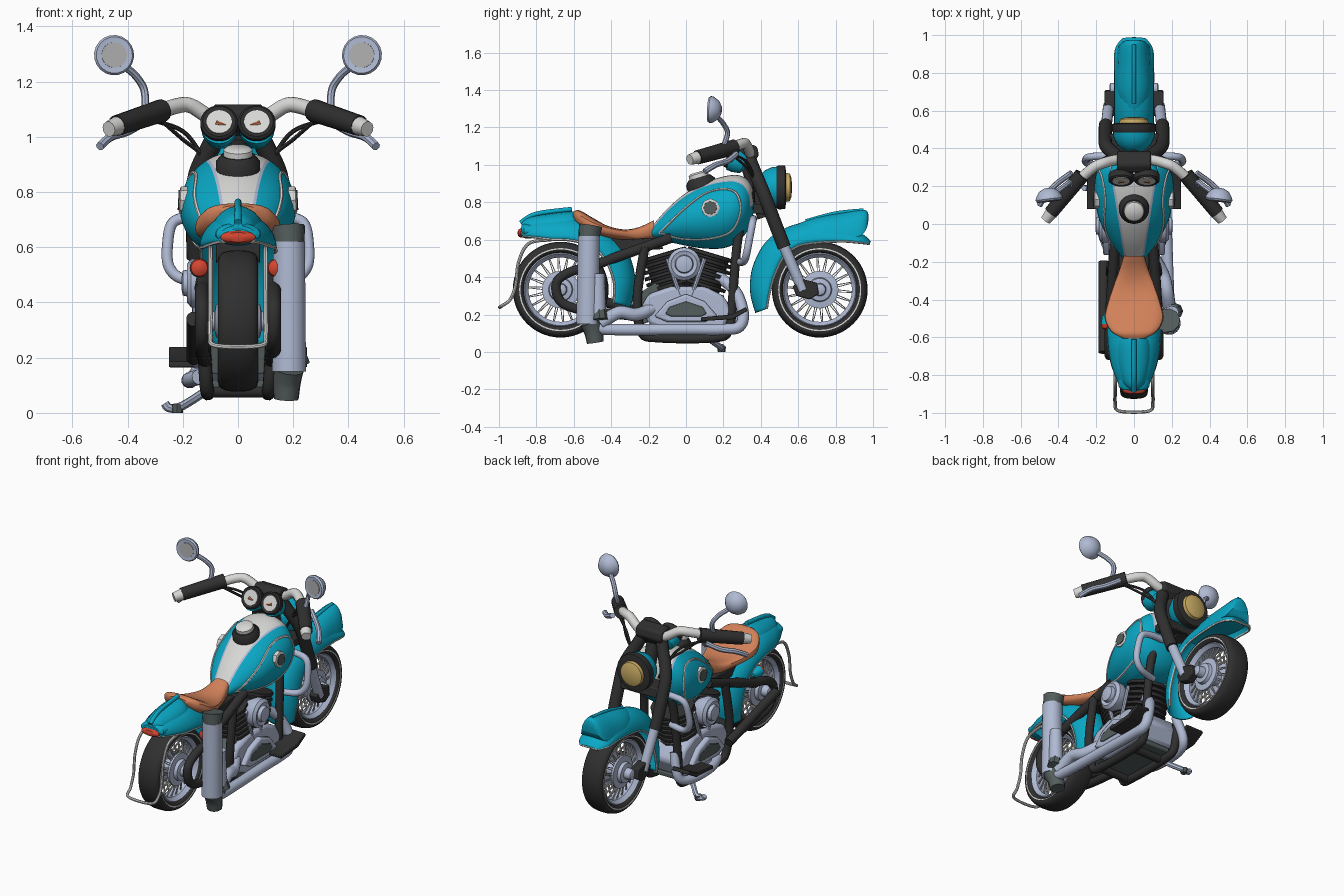
import bpy, bmesh, math
from mathutils import Vector as V
from mathutils.bvhtree import BVHTree

if "Cube" in bpy.data.objects:
    bpy.data.objects.remove(bpy.data.objects["Cube"])

def mat(name, r, g, b):
    m = bpy.data.materials.new(name)
    m.diffuse_color = (r, g, b, 1)
    m.use_nodes = True
    m.node_tree.nodes["Principled BSDF"].inputs["Base Color"].default_value = m.diffuse_color
    return m
TEAL = mat("teal", .003, .39, .56)
BLACK = mat("black", .029, .029, .029)
SILVER = mat("blue silver", .43, .49, .65)
WHITE = mat("white", .68, .68, .67)
ORANGE = mat("tan leather", .64, .22, .10)
GREY = mat("dark grey", .09, .11, .11)
RED = mat("red", .65, .06, .03)
YELLOW = mat("lamp yellow", .60, .42, .13)
GLASS = mat("mirror grey", .42, .42, .42)

def smooth(pts, n=6):
    """Catmull-Rom through points of any dimension"""
    out, P = [], [pts[0]] + list(pts) + [pts[-1]]
    for i in range(1, len(P) - 2):
        for k in range(n):
            t = k / n
            out.append(tuple(.5 * (2*b + (c-a)*t + (2*a-5*b+4*c-d)*t*t + (3*b-a-3*c+d)*t**3)
                             for a, b, c, d in zip(P[i-1], P[i], P[i+1], P[i+2])))
    return out + [tuple(pts[-1])]

def finish(name, bm, mats, mirror=False, solid=0, bevel=0):
    bmesh.ops.recalc_face_normals(bm, faces=bm.faces)
    me = bpy.data.meshes.new(name)
    bm.to_mesh(me)
    bm.free()
    for m in mats:
        me.materials.append(m)
    o = bpy.data.objects.new(name, me)
    bpy.context.collection.objects.link(o)
    if bevel:
        b = o.modifiers.new("bevel", 'BEVEL'); b.width = bevel; b.segments = 2
    if solid:
        s = o.modifiers.new("solid", 'SOLIDIFY'); s.thickness = solid; s.offset = 0
    if mirror:
        o.modifiers.new("mirror", 'MIRROR').use_mirror_merge = False
    return o

def skin(rings, loop=False, is_open=False, bm=None):
    """Bridge a row of point rings"""
    bm = bm or bmesh.new()
    R = [[bm.verts.new(p) for p in ring] for ring in rings]
    n = len(R[0])
    for a, b in zip(R, R[1:] + (R[:1] if loop else [])):
        for i in range(n - 1 if is_open else n):
            j = (i + 1) % n
            bm.faces.new((a[i], a[j], b[j], b[i]))
    if not loop and not is_open:
        bm.faces.new(R[0]); bm.faces.new(R[-1])
    return bm

def tube_rings(pts, r, n, closed=False):
    pts, rings, nrm = [V(p) for p in pts], [], None
    for i, p in enumerate(pts):
        a = pts[i-1] if i or closed else p
        b = pts[(i+1) % len(pts)] if i < len(pts)-1 or closed else p
        t = (b - a).normalized()
        nrm = (nrm - t * nrm.dot(t)).normalized() if nrm else t.orthogonal().normalized()
        bi = t.cross(nrm)
        rr = r[0] + (r[1] - r[0]) * i / (len(pts)-1) if isinstance(r, tuple) else r
        rings.append([p + (nrm*math.cos(q) + bi*math.sin(q)) * rr for q in (math.tau*k/n for k in range(n))])
    return rings

def tube(name, pts, r, m, mirror=False, closed=False, n=12):
    pts = smooth(pts + pts[:1])[:-1] if closed else (smooth(pts) if len(pts) > 2 else pts)
    return finish(name, skin(tube_rings(pts, r, n, closed), loop=closed), [m], mirror)

def lathe(name, prof, at, axis, m, mirror=False, n=32, loop=False):
    """Profile of (radius, height) spun about an axis"""
    q = V((0, 0, 1)).rotation_difference(V(axis).normalized())
    rings = [[V(at) + q @ V((r*math.cos(math.tau*k/n), r*math.sin(math.tau*k/n), h)) for k in range(n)] for r, h in prof]
    return finish(name, skin(rings, loop=loop), [m], mirror)

def prism(name, poly, x0, x1, m, mirror=False, bevel=.006):
    return finish(name, skin([[(x, y, z) for y, z in poly] for x in (x0, x1)]), [m], mirror, bevel=bevel)

# wheels
for label, cy in (("front", .715), ("rear", -.67)):
    c, X = (0, cy, .333), (1, 0, 0)
    ang = [math.tau*k/20 for k in range(20)]
    sgn = lambda v, e: math.copysign(abs(v)**e, v)
    lathe(label+"_tyre", [(.223+.033*sgn(math.cos(a), .8), .072*sgn(math.sin(a), .8)) for a in ang], c, X, BLACK, n=56, loop=True)
    lathe(label+"_whitewall", [(.215, .070), (.215, .0745), (.222, .0745), (.222, .070)], c, X, WHITE, True, 56, True)
    lathe(label+"_rim", [(.172, -.035), (.192, -.058), (.2, -.05), (.2, .05), (.192, .058), (.172, .035)], c, X, SILVER, n=56, loop=True)
    lathe(label+"_hub", [(.02, -.13), (.03, -.125), (.035, -.085), (.06, -.08), (.065, -.06), (.1, -.055), (.1, -.04), (.045, -.03),
                         (.045, .03), (.1, .04), (.1, .055), (.065, .06), (.06, .08), (.035, .085), (.03, .125), (.02, .13)], c, X, SILVER)
    bm = bmesh.new()
    for k in range(44):
        a, b = math.tau*k/44, math.tau*(k + (.4 if k % 2 else -.4))/44
        skin(tube_rings([(.046, cy+.09*math.cos(a), .333+.09*math.sin(a)),
                         (.02, cy+.178*math.cos(b), .333+.178*math.sin(b))], .0032, 4), bm=bm)
    finish(label+"_spokes", bm, [WHITE], True)

# fenders: an arched section swept over each wheel, with trim on the lower edge
def fender(name, cy, st):
    rings = []
    for y, z, w, d in smooth(st, 5):
        inn = (V((0, cy, .333)) - V((0, y, z))).normalized()
        rings.append([V((0, y, z)) + inn*d*(1-math.cos(a)) + V((w*math.sin(a), 0, 0))
                      for a in (math.pi*(k/16-.5) for k in range(17))])
    finish(name, skin(rings, is_open=True), [TEAL], solid=.01)
    edge = [r[0] for r in rings] + [r[-1] for r in reversed(rings)]
    finish(name+"_trim", skin(tube_rings(edge, .007, 6)), [WHITE])
fender("front_fender", .715, [(.375, .21, .09, .06), (.348, .32, .1, .1), (.36, .45, .1, .12), (.43, .585, .1, .12), (.55, .665, .1, .11),
                              (.70, .695, .1, .11), (.85, .67, .1, .085), (.95, .62, .095, .045), (.985, .585, .06, .01)])
fender("rear_fender", -.67, [(-.30, .24, .11, .09), (-.275, .38, .125, .11), (-.32, .54, .13, .12), (-.44, .655, .135, .11),
                             (-.6, .715, .135, .12), (-.75, .71, .12, .11), (-.85, .685, .09, .08), (-.89, .645, .06, .03)])
# raised crowns and centre fins: y, base z, top z, half width
def crown(name, st):
    finish(name, skin([[(w*x, y, b+(t-b)*h) for x, h in ((-1, 0), (-.9, .4), (-.65, .72), (-.35, .92), (0, 1), (.35, .92), (.65, .72), (.9, .4), (1, 0))]
                       for y, b, t, w in smooth(st)]), [TEAL])
crown("front_crown", [(.56, .62, .672, .04), (.7, .635, .72, .09), (.85, .62, .748, .093), (.93, .62, .76, .085), (.965, .66, .755, .06), (.975, .70, .735, .025)])
crown("rear_crown", [(-.88, .66, .695, .02), (-.84, .66, .72, .06), (-.74, .67, .738, .085), (-.64, .67, .75, .09), (-.58, .66, .748, .07)])
tube("front_fin", [(0, .64, .70), (0, .8, .742), (0, .95, .758)], .01, TEAL)
tube("rear_fin", [(0, -.885, .69), (0, -.8, .738), (0, -.61, .763)], .013, TEAL)

# tail lamp, indicators and rear loop
def squashed(name, prof, z, k, m):
    for v in lathe(name, prof, (0, -.855, z), (0, -1, 0), m).data.vertices: v.co.z = z + (v.co.z-z)*k
squashed("tail_lamp_shell", [(.085, -.03), (.08, .01), (.06, .025)], .648, .5, TEAL)
squashed("tail_lamp", [(.066, 0), (.063, .03), (.045, .042), (.01, .046)], .636, .38, RED)
lathe("indicator_body", [(.012, -.06), (.028, -.04), (.035, 0)], (.14, -.53, .525), (0, -1, 0), TEAL, True, 20)
lathe("indicator_lens", [(.034, 0), (.03, .02), (.012, .032)], (.14, -.53, .525), (0, -1, 0), RED, True, 20)
tube("rear_loop", [(.1, -.72, .6), (.1, -.84, .58), (.1, -.895, .48), (.1, -.91, .36), (.1, -.94, .28), (.08, -.99, .243), (-.08, -.99, .243),
                   (-.1, -.94, .28), (-.1, -.91, .36), (-.1, -.895, .48), (-.1, -.84, .58), (-.1, -.72, .6)], .009, WHITE, n=8)

# seat: y, base z, top z, half width, edge lift
rings = []
for y, b, t, w, l in smooth([(-.605, .72, .75, .06, 0), (-.57, .67, .757, .12, 0), (-.5, .63, .718, .155, .0), (-.42, .605, .675, .14, .01),
                             (-.33, .595, .655, .11, .01), (-.25, .592, .668, .08, 0), (-.17, .605, .705, .055, 0)]):
    rings.append([(w*sgn(math.cos(a), .8), y, (b+t)/2 + (t-b)/2*sgn(math.sin(a), .65) + l*math.cos(a)**2) for a in (math.tau*k/24 for k in range(24))])
finish("seat", skin(rings), [ORANGE])
prism("seat_base", [(-.46, .55), (-.46, .62), (-.35, .6), (-.15, .61), (-.12, .55), (-.3, .54)], -.08, .08, BLACK)

# tank with a white centre stripe cut in, edged by a silver line
st = smooth([(-.2, .65, .61, .045), (-.1, .765, .59, .12), (0, .85, .568, .175), (.1, .905, .553, .203), (.2, .938, .555, .21),
             (.28, .945, .59, .195), (.335, .915, .66, .145), (.362, .86, .75, .06)])
bm = skin([[(w*math.cos(a), y, (t+b)/2+(t-b)/2*math.sin(a)) for a in (math.tau*k/40 for k in range(40))] for y, t, b, w in st])
for off in (0, .01):
    for s in (-1, 1):
        bmesh.ops.bisect_plane(bm, geom=bm.verts[:]+bm.edges[:]+bm.faces[:], plane_co=(s*(.07+off), 0, .8), plane_no=(s, -.16, 0))
bm.normal_update()
tree = BVHTree.FromBMesh(bm)
for f in bm.faces:
    c = f.calc_center_median()
    d = abs(c.x) - .16*c.y - .07
    if c.z > .63 + .28*(c.y+.2):
        f.material_index = 1 if d < 0 else 2 if d < .01 else 0
finish("tank", bm, [TEAL, WHITE, SILVER])
def on_tank(y, z):
    hit = tree.ray_cast(V((1, y, z)), V((-1, 0, 0)))[0]
    return tuple(hit) if hit else (.1, y, z)
loop = smooth([(-.14, .635), (-.02, .755), (.1, .845), (.2, .87), (.27, .845), (.29, .75), (.24, .645), (.12, .605), (-.02, .605), (-.14, .635)], 4)[:-1]
tube("tank_side_trim", [on_tank(*p) for p in loop], .007, WHITE, True, True, 6)
e = on_tank(.13, .77)
lathe("tank_badge_rim", [(.05, -.02), (.05, .006), (.04, .01)], e, (1, 0, .05), WHITE, True, 8)
lathe("tank_badge", [(.038, 0), (.036, .014)], e, (1, 0, .05), GREY, True, 8)
lathe("fuel_cap_base", [(.08, -.04), (.08, .01), (.06, .035)], (0, .08, .9), (0, -.3, 1), BLACK)
lathe("fuel_cap", [(.054, .03), (.052, .055), (.04, .064)], (0, .08, .9), (0, -.3, 1), WHITE)

# headlight
Y = (0, 1, 0)
lathe("headlight_bowl", [(.01, .375), (.05, .385), (.09, .42), (.108, .46), (.112, .5)], (0, 0, .88), Y, TEAL)
lathe("headlight_ring", [(.112, .485), (.118, .495), (.116, .53), (.085, .535)], (0, 0, .88), Y, BLACK)
lathe("headlight_lens", [(.078, .53), (.074, .555), (.05, .564), (.01, .567)], (0, 0, .88), Y, YELLOW)

# gauges
ax = V((0, -.9, .42)).normalized()
gc = V((.068, .24, 1.048))
lathe("gauge_cup", [(.02, -.09), (.05, -.075), (.063, -.03), (.063, 0)], gc + V((0, 0, -.015)), ax, TEAL, True)
lathe("gauge_ring", [(.06, -.03), (.068, -.02), (.068, .01), (.06, .018), (.046, .012)], gc, ax, BLACK, True)
lathe("gauge_face", [(.047, .005), (.046, .0155)], gc, ax, WHITE, True)
tube("gauge_needle", [gc + ax*.018 + V((-.035, 0, -.016)), gc + ax*.018 + V((.012, 0, -.004))], (.002, .009), ORANGE, True, n=6)

# forks, bowed around the headlight
tube("fork_upper", [(.05, .325, 1.07), (.09, .36, .98), (.145, .41, .86), (.153, .46, .73), (.15, .525, .56)], .036, BLACK, True, n=16)
tube("fork_lower", [(.147, .515, .585), (.135, .625, .33)], .029, SILVER, True, n=16)
prism("axle_bracket", [(.57, .35), (.62, .39), (.7, .37), (.71, .31), (.66, .28), (.59, .30)], .10, .155, BLACK, True)
prism("top_clamp", [(.28, 1.03), (.27, 1.09), (.31, 1.12), (.38, 1.1), (.39, 1.05), (.35, 1.0)], -.09, .09, BLACK, bevel=.012)
prism("lower_yoke", [(.36, .74), (.36, .79), (.47, .79), (.48, .73)], -.14, .14, BLACK)
tube("steering_neck", [(0, .33, 1.0), (0, .42, .72)], .04, BLACK)

# handlebar, grips, levers, mirrors, cables
tube("handlebar", [(0, .34, 1.05), (.09, .34, 1.065), (.17, .32, 1.112), (.22, .295, 1.112), (.3, .22, 1.085), (.455, .04, 1.03)], .028, WHITE, True)
tube("grip", [(.275, .26, 1.095), (.44, .06, 1.04)], (.042, .038), BLACK, True, n=14)
tube("grip_end", [(.435, .062, 1.04), (.468, .02, 1.028)], (.035, .028), WHITE, True)
tube("lever", [(.33, .27, 1.06), (.4, .22, 1.02), (.46, .16, 1.0), (.5, .1, .965)], .016, SILVER, True, n=8)
tube("mirror_stem", [(.335, .2, 1.1), (.34, .222, 1.17), (.37, .2, 1.22), (.41, .17, 1.255), (.44, .15, 1.28)], .014, SILVER, True, n=8)
md = V((-.12, -1, .05))
lathe("mirror_shell", [(.02, -.05), (.05, -.035), (.07, -.005), (.073, .01), (.066, .02), (.046, .018)], (.45, .14, 1.295), md, SILVER, True, 20)
lathe("mirror_glass", [(.047, .01), (.046, .021)], (.45, .14, 1.295), md, GLASS, True, 20)
for k in range(2):
    tube("cable_%d" % k, [(.31-.03*k, .24, 1.06), (.2, .32, 1.02-.03*k), (.13, .36, .93), (.06, .36, .8)], .008, BLACK, True, n=6)

# frame
tube("cradle", [(.06, .34, .78), (.1, .28, .62), (.115, .25, .3), (.115, .23, .12), (.11, .15, .075), (.11, -.15, .075), (.115, -.24, .11),
                (.125, -.26, .3), (.12, -.22, .56)], .025, BLACK, True)
tube("seat_rail", [(.1, -.08, .61), (.125, -.46, .475), (.13, -.52, .45)], .028, BLACK, True)
tube("axle_loop", [(.13, -.48, .46), (.13, -.6, .435), (.13, -.68, .39), (.13, -.695, .333), (.13, -.67, .27), (.13, -.6, .235), (.125, -.45, .21), (.12, -.25, .19)], .026, BLACK, True)
tube("cross_member", [(-.11, .12, .08), (.11, .12, .08)], .025, BLACK)
tube("cross_member_rear", [(-.11, -.18, .08), (.11, -.18, .08)], .025, BLACK)
tube("left_drive_cover", [(-.16, -.68, .34), (-.16, -.2, .2)], .028, BLACK)
tube("crash_bar", [(.09, .28, .48), (.2, .31, .485), (.25, .325, .53), (.255, .34, .61), (.235, .355, .69), (.16, .36, .71), (.08, .36, .71)], .02, SILVER, True)

# engine
for s, label in ((-1, "rear"), (1, "front")):
    prof = []
    for k in range(7):
        h = .05 + k*.033
        prof += [(.1, h), (.13, h+.002), (.13, h+.02), (.1, h+.022)]
    lathe(label+"_cylinder", prof, (0, .005+s*.055, .27), (0, s*.3, 1), BLACK, n=12)
    tube(label+"_pushrod", [(.125, s*.03, .3), (.125, s*.1, .5)], .012, SILVER, True, n=8)
prism("crankcase", [(-.2, .15), (-.24, .24), (-.2, .31), (-.08, .35), (.1, .35), (.2, .3), (.25, .22), (.2, .12), (-.1, .11)], -.135, .135, SILVER, bevel=.02)
prism("skid_plate", [(-.2, .09), (-.2, .12), (.2, .12), (.2, .09)], -.1, .1, GREY)
prism("case_cover", [(-.17, .19), (-.1, .27), (0, .31), (.1, .27), (.17, .19), (.1, .16), (-.1, .16)], .12, .165, SILVER, True, .012)
prism("case_plate", [(-.11, .205), (-.09, .24), (0, .27), (.09, .24), (.11, .205), (.08, .19), (-.08, .19)], .16, .17, GREY, True, .003)
lathe("air_filter", [(.06, .08), (.088, .13), (.088, .17), (.07, .185), (.055, .178), (.05, .178), (.045, .2), (.02, .205)], (0, -.01, .47), (1, 0, 0), SILVER, True, 20)
prism("gearbox", [(-.25, .14), (-.27, .3), (-.15, .38), (-.1, .2)], -.1, .1, GREY)

# exhaust and upright mufflers on the right side
tube("exhaust_pipe", [(.19, -.52, .14), (.185, -.42, .12), (.17, 0, .12), (.165, .2, .12), (.16, .285, .135), (.145, .305, .21), (.1, .26, .33), (.05, .15, .42)], .031, SILVER)
tube("second_pipe", [(.19, -.46, .15), (.175, -.36, .21), (.15, -.26, .2), (.08, -.14, .25)], .035, SILVER)
tube("muffler", [(.185, -.52, .62), (.185, -.525, .15)], (.058, .062), SILVER, n=20)
tube("muffler_short", [(.2, -.47, .42), (.2, -.47, .19)], (.036, .044), SILVER, n=16)
tube("muffler_top_tip", [(.185, -.52, .61), (.18, -.51, .675)], (.056, .064), GREY, n=10)
tube("muffler_tip", [(.185, -.515, .16), (.178, -.495, .11), (.175, -.485, .05)], (.056, .045), GREY, n=10)
tube("short_tip", [(.205, -.465, .22), (.22, -.46, .17)], (.038, .042), GREY, n=8)
tube("left_lower_pipe", [(-.1, .26, .3), (-.14, .28, .16), (-.17, .2, .12), (-.175, 0, .12), (-.14, -.12, .13)], .028, SILVER)

# footboards and kickstand
prism("footboard", [(.08, .165), (.08, .185), (.24, .2), (.32, .24), (.33, .22), (.25, .175)], .13, .25, BLACK, True, .004)
tube("kickstand", [(-.1, .1, .09), (-.16, .15, .05), (-.21, .19, .022), (-.25, .19, .018), (-.265, .19, .035)], .016, SILVER, n=8)
lathe("kickstand_foot", [(.02, 0), (.024, .03)], (-.22, .19, 0), (0, 0, 1), GREY, n=8)

# shade curved parts smooth, keep edges sharp
for o in bpy.context.scene.objects:
    o.select_set(True)
    bpy.context.view_layer.objects.active = o
bpy.ops.object.shade_smooth_by_angle(angle=math.radians(40))
